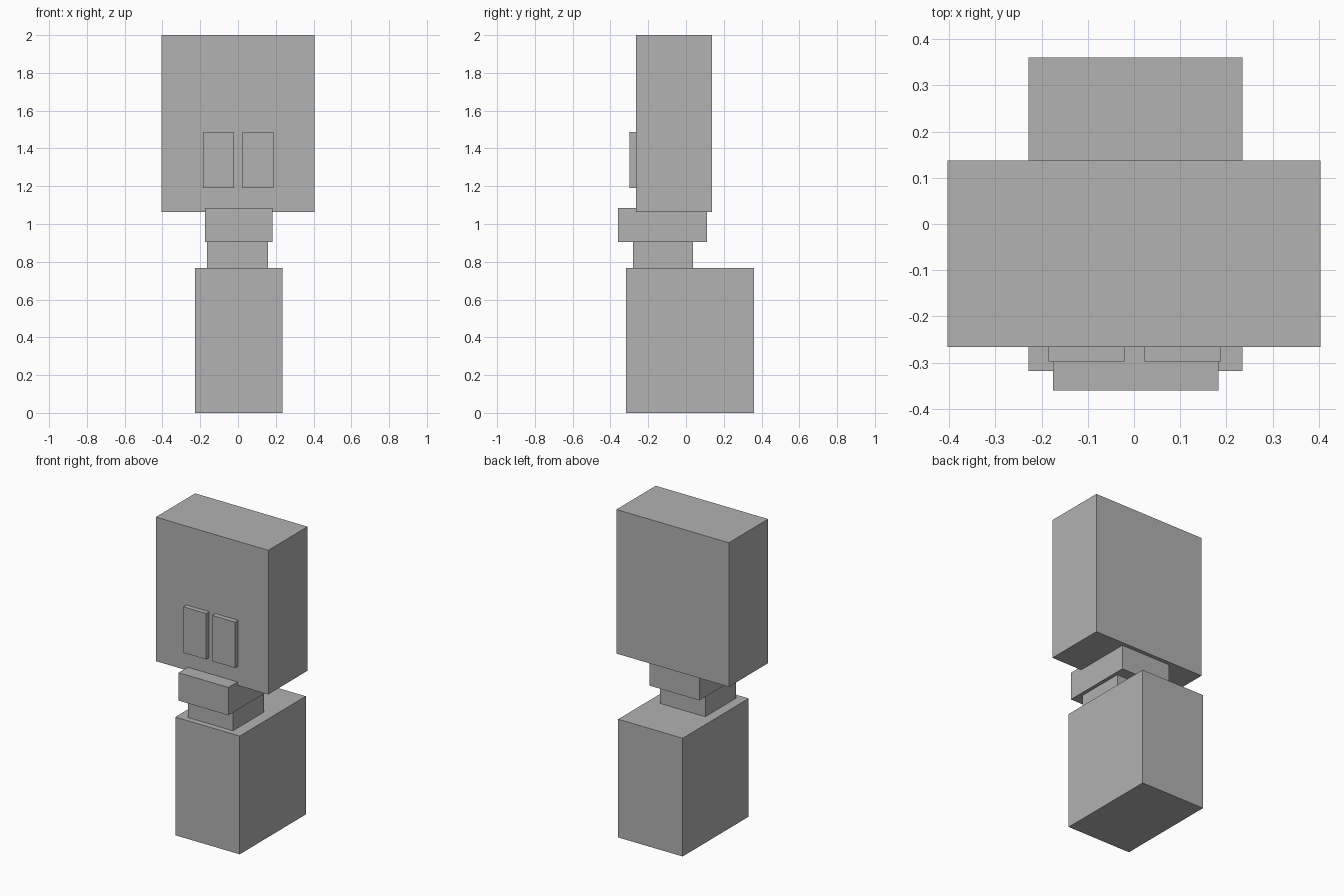
import bpy
from mathutils import Vector

cube = bpy.data.objects.get("Cube")
if cube:
    bpy.data.objects.remove(cube, do_unlink=True)

# One plain grey for the whole model
grey = bpy.data.materials.new("plain_grey")
grey.use_nodes = True
colour = (0.445, 0.445, 0.445, 1)
grey.diffuse_color = colour
grey.node_tree.nodes["Principled BSDF"].inputs["Base Color"].default_value = colour


def box(name, low, high):
    """Axis-aligned box between two opposite corners."""
    low, high = Vector(low), Vector(high)
    bpy.ops.mesh.primitive_cube_add(size=1, location=(low + high) / 2)
    obj = bpy.context.object
    obj.name = name
    obj.scale = high - low
    bpy.ops.object.transform_apply(location=False, rotation=False, scale=True)
    obj.data.materials.append(grey)
    return obj


# Body and neck
box("body", (-0.228, -0.318, 0), (0.235, 0.36, 0.768))
box("neck", (-0.165, -0.28, 0.768), (0.16, 0.038, 0.905))

# Jaw block, sunk slightly into the head
box("jaw", (-0.175, -0.36, 0.905), (0.183, 0.112, 1.086))

# Head
box("head", (-0.404, -0.266, 1.064), (0.404, 0.137, 2))

# Raised eye plates on the front of the head
for name, x0, x1 in (("right_eye", -0.185, -0.021), ("left_eye", 0.023, 0.188)):
    box(name, (x0, -0.298, 1.19), (x1, -0.26, 1.488))
